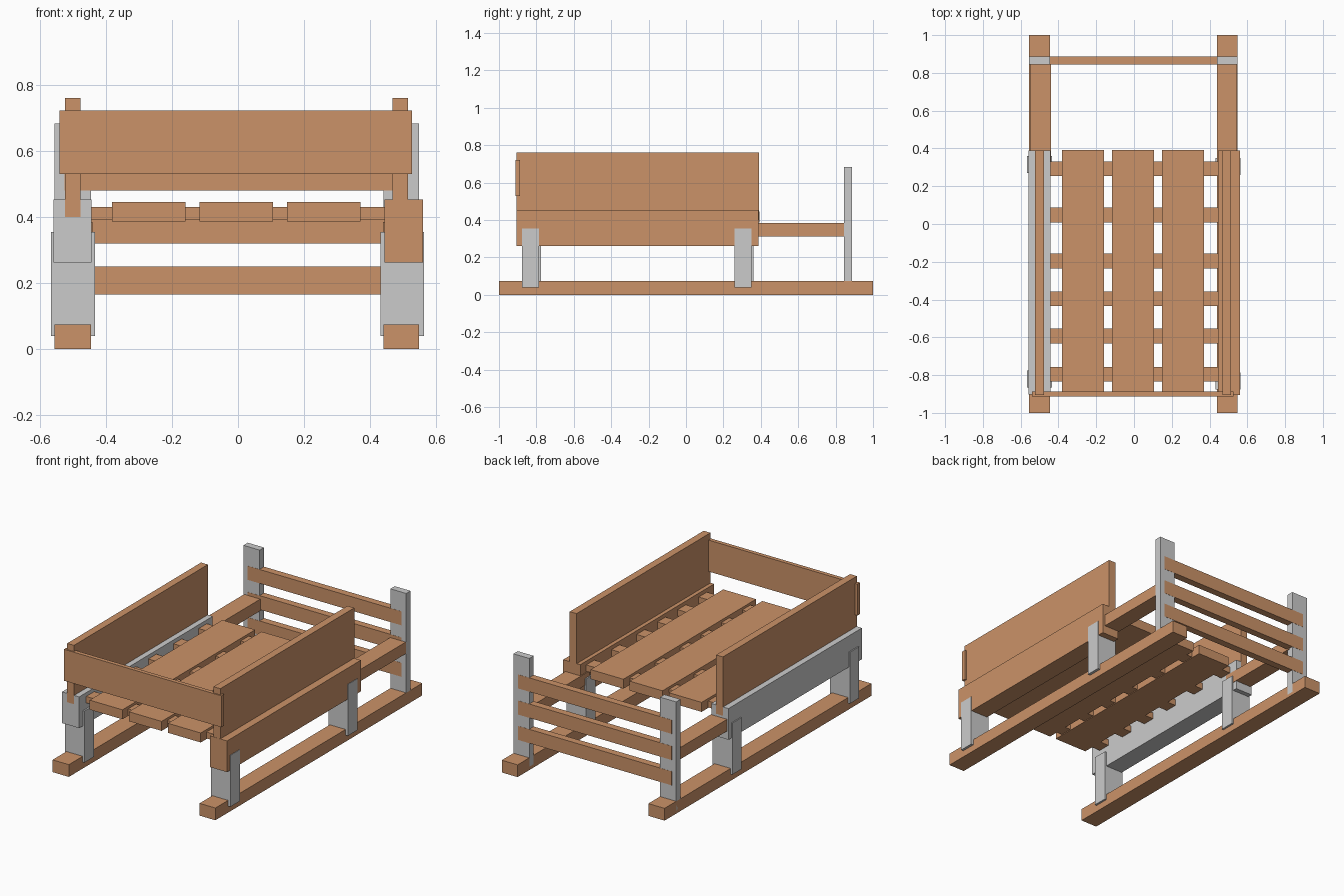
import bpy

if "Cube" in bpy.data.objects:
    bpy.data.objects.remove(bpy.data.objects["Cube"])

wood = bpy.data.materials.new("wood")
wood.diffuse_color = (0.60, 0.29, 0.14, 1)
wood.use_nodes = True
wood.node_tree.nodes["Principled BSDF"].inputs["Base Color"].default_value = wood.diffuse_color


def box(name, x, y, z, mat=wood):
    """Box from (min, max) ranges on each axis."""
    bpy.ops.mesh.primitive_cube_add(size=1)
    ob = bpy.context.object
    ob.name = name
    for v in ob.data.vertices:
        v.co = [r[0] if c < 0 else r[1] for c, r in zip(v.co, (x, y, z))]
    if mat:
        ob.data.materials.append(mat)
    return ob


# Both sides: runner, rear rail, rear post, side beam, side panel, legs
sides = {
    "left": dict(run=(-0.555, -0.445), rail=(-0.55, -0.44), beam=(-0.559, -0.443),
                 panel=(-0.523, -0.477), leg=(-0.566, -0.433), dy=0.0, beam_mat=None,
                 front=-0.903),
    "right": dict(run=(0.44, 0.547), rail=(0.439, 0.544), beam=(0.444, 0.56),
                  panel=(0.468, 0.514), leg=(0.431, 0.563), dy=-0.011, beam_mat=wood,
                  front=-0.906),
}
for side, s in sides.items():
    box(f"{side}_runner", s["run"], (-1, 1), (0, 0.075))
    box(f"{side}_rear_rail", s["rail"], (0.3, 0.862), (0.313, 0.385))
    box(f"{side}_rear_post", s["run"], (0.845, 0.887), (0.02, 0.683), None)
    box(f"{side}_side_beam", s["beam"], (s["front"], 0.388), (0.262, 0.453), s["beam_mat"])
    box(f"{side}_side_panel", s["panel"], (-0.905, 0.39), (0.4, 0.76))
    for part, y0 in (("front", -0.866), ("back", 0.27)):
        y0 += s["dy"]
        box(f"{side}_{part}_leg", s["leg"], (y0, y0 + 0.09), (0.04, 0.355), None)

# Front board
box("front_board", (-0.54, 0.526), (-0.912, -0.887), (0.53, 0.722))

# Bed: cross bars and lengthwise planks
for i, y in enumerate((0.292, 0.048, -0.196, -0.396, -0.593, -0.796)):
    box(f"bed_crossbar_{i}", (-0.5, 0.5), (y - 0.039, y + 0.039), (0.391, 0.43))
for i, x in enumerate((-0.27, -0.005, 0.26)):
    box(f"bed_plank_{i}", (x - 0.111, x + 0.111), (-0.89, 0.393), (0.387, 0.445))

# Back rest bars between the rear posts
for i, z in enumerate((0.165, 0.32, 0.48)):
    box(f"back_bar_{i}", (-0.525, 0.515), (0.844, 0.888), (z, z + 0.085))
